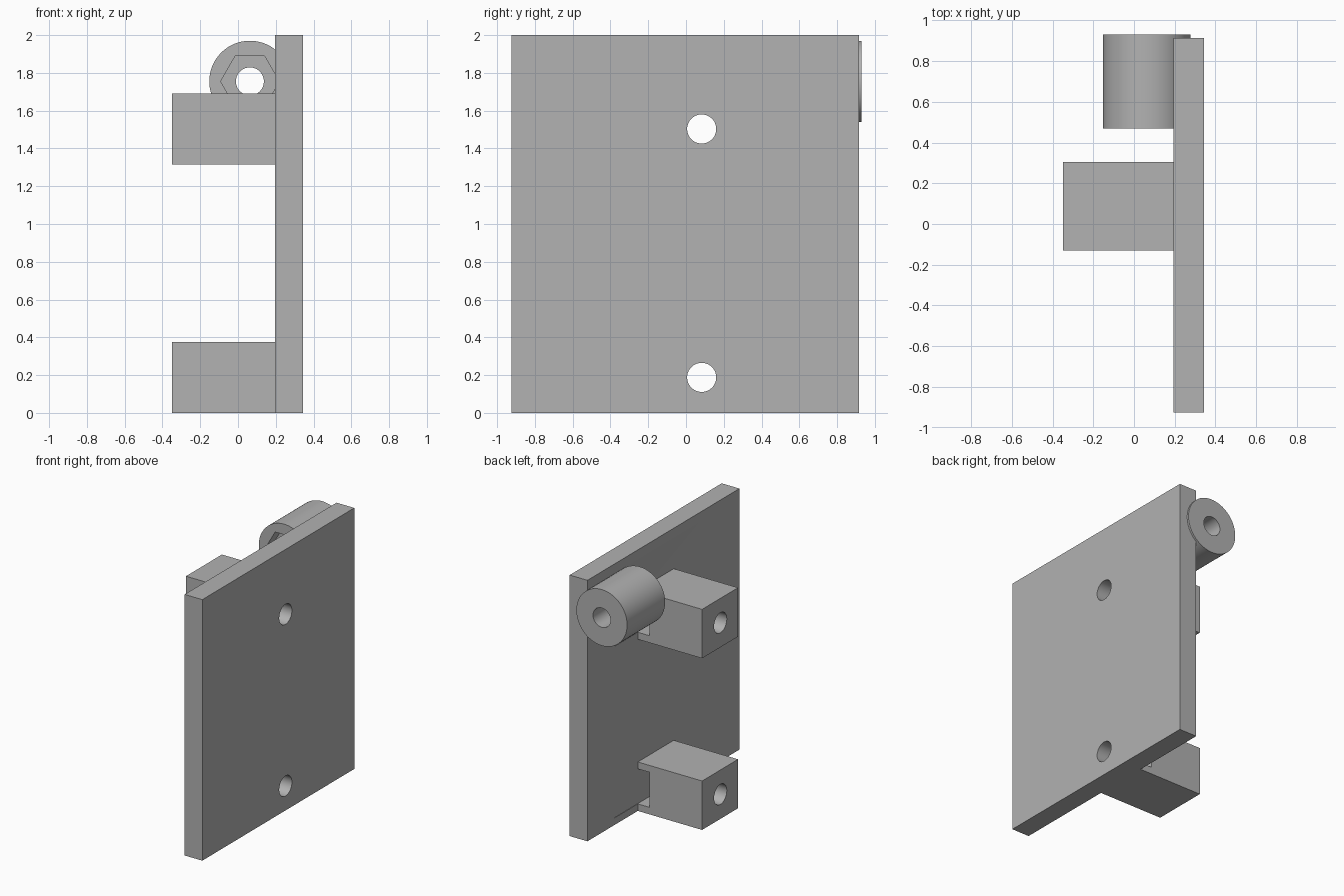
import bpy
import math
from mathutils import Matrix

cube = bpy.data.objects.get("Cube")
if cube:
    bpy.data.objects.remove(cube, do_unlink=True)

grey = bpy.data.materials.new("plain grey")
grey.use_nodes = True
grey.diffuse_color = (0.445, 0.445, 0.445, 1)
grey.node_tree.nodes["Principled BSDF"].inputs["Base Color"].default_value = grey.diffuse_color


def box(name, x, y, z):
    """Box spanning the given (low, high) range on each axis."""
    bpy.ops.mesh.primitive_cube_add(size=1)
    ob = bpy.context.object
    ob.name = name
    size = [b - a for a, b in (x, y, z)]
    mid = [(a + b) / 2 for a, b in (x, y, z)]
    ob.data.transform(Matrix.Translation(mid) @ Matrix.Diagonal((*size, 1)))
    ob.data.materials.append(grey)
    return ob


def rod(name, axis, centre, radius, span, sides=64):
    """Cylinder or prism along x or y; centre gives the other two coordinates."""
    bpy.ops.mesh.primitive_cylinder_add(vertices=sides, radius=radius, depth=span[1] - span[0])
    ob = bpy.context.object
    ob.name = name
    mid = sum(span) / 2
    if axis == 'X':
        place = Matrix.Translation((mid, *centre)) @ Matrix.Rotation(math.pi / 2, 4, 'Y')
    else:
        place = Matrix.Translation((centre[0], mid, centre[1])) @ Matrix.Rotation(math.pi / 2, 4, 'X')
    # a corner of every prism lies on the horizontal direction
    ob.data.transform(place @ Matrix.Rotation(math.pi / 2, 4, 'Z'))
    ob.data.materials.append(grey)
    return ob


def cut(target, cutters):
    bpy.context.view_layer.objects.active = target
    for c in cutters:
        mod = target.modifiers.new("cut", 'BOOLEAN')
        mod.operation = 'DIFFERENCE'
        mod.solver = 'EXACT'
        mod.object = c
        bpy.ops.object.modifier_apply(modifier=mod.name)


FACE = 0.195       # inner face of the plate
HOLE_Y = 0.083     # bolt holes along x
NUT = 0.155        # nut corner radius
FLAT = NUT * math.cos(math.pi / 6)
helpers = []

# Plate and hinge barrel
plate = box("back_plate", (FACE, 0.345), (-0.925, 0.915), (0, 2))
barrel = rod("hinge_barrel", 'Y', (0.063, 1.755), 0.215, (0.47, 0.93), 96)

# Two mounting blocks, each with a bolt hole and a side-loading nut slot
for name, low in (("lower_block", 0), ("upper_block", 1.315)):
    block = box(name, (-0.35, FACE), (-0.13, 0.305), (low, low + 0.375))
    mid = low + 0.188
    bolt = rod("bolt_cutter", 'X', (HOLE_Y, mid), 0.077, (-0.5, 0.5))
    nut_span = (0.095, FACE + 0.003)
    nut = rod("nut_cutter", 'X', (HOLE_Y, mid), NUT, nut_span, 6)
    nut.data.transform(Matrix.Translation((0, HOLE_Y, mid)) @ Matrix.Rotation(math.pi / 2, 4, 'X')
                       @ Matrix.Translation((0, -HOLE_Y, -mid))) if abs(
        max(v.co.y for v in nut.data.vertices) - HOLE_Y - NUT) > 0.001 else None
    slot = box("slot_cutter", nut_span, (HOLE_Y, 0.588), (mid - FLAT, mid + FLAT))
    cut(block, (bolt, nut, slot))
    cut(plate, (bolt, nut, slot))
    helpers += [bolt, nut, slot]

# Hinge pin bore with a hexagonal nut pocket at its front end
bore = rod("bore_cutter", 'Y', (0.063, 1.755), 0.074, (0.3, 1.1))
pocket = rod("pocket_cutter", 'Y', (0.063, 1.755), NUT, (0.46, 0.57), 6)
if abs(max(v.co.x for v in pocket.data.vertices) - 0.063 - NUT) > 0.001:
    pocket.data.transform(Matrix.Translation((0.063, 0, 1.755)) @ Matrix.Rotation(math.pi / 2, 4, 'Y')
                          @ Matrix.Translation((-0.063, 0, -1.755)))
cut(barrel, (bore, pocket))
cut(plate, (pocket,))
helpers += [bore, pocket]

for h in helpers:
    bpy.data.objects.remove(h, do_unlink=True)

# Smooth round walls, keep the edges crisp
for ob in bpy.context.scene.objects:
    if ob.type == 'MESH':
        bpy.ops.object.select_all(action='DESELECT')
        ob.select_set(True)
        bpy.context.view_layer.objects.active = ob
        bpy.ops.object.shade_smooth_by_angle(angle=math.radians(30))
